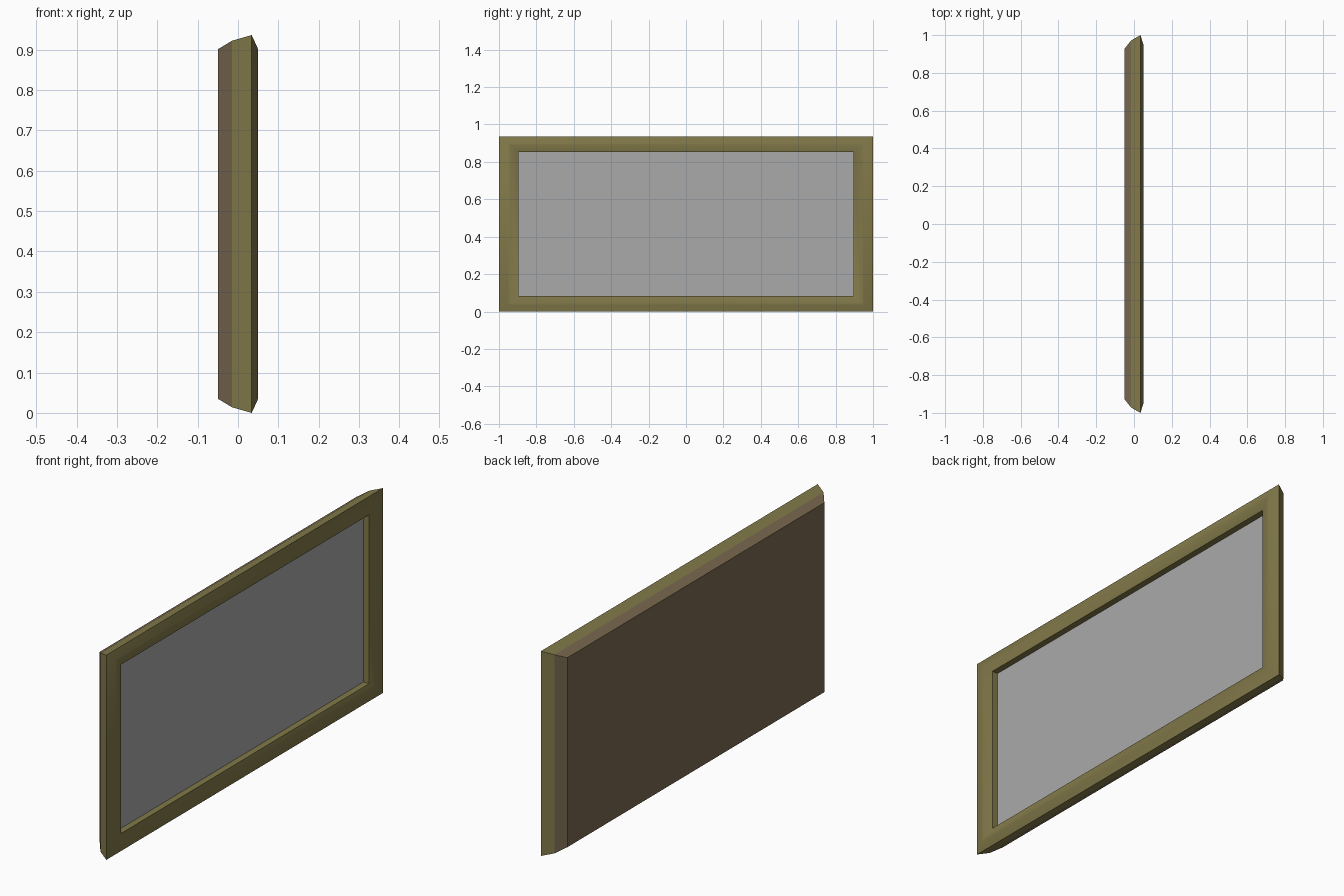
import bpy, bmesh
from math import radians

cube = bpy.data.objects.get("Cube")
if cube:
    bpy.data.objects.remove(cube, do_unlink=True)

HALF_Y, HEIGHT = 1.0, 0.936


def material(name, rgb):
    m = bpy.data.materials.new(name)
    m.use_nodes = True
    m.diffuse_color = (*rgb, 1)
    m.node_tree.nodes["Principled BSDF"].inputs["Base Color"].default_value = (*rgb, 1)
    return m


def ring(bm, x, dy, dz):
    """Upright rectangle at depth x, inset from the full outline."""
    y, lo, hi = HALF_Y - dy, dz, HEIGHT - dz
    return [bm.verts.new((x, *p)) for p in ((-y, lo), (y, lo), (y, hi), (-y, hi))]


def lofted(name, profile, mat, cap=False):
    """Bridge a series of rectangles, optionally closing the last one."""
    bm = bmesh.new()
    rings = [ring(bm, *p) for p in profile]
    for a, b in zip(rings, rings[1:]):
        for i in range(4):
            j = (i + 1) % 4
            bm.faces.new((a[i], a[j], b[j], b[i]))
    if cap:
        bm.faces.new(rings[-1])
    # Profiles run from back to front, so the winding already faces outward
    mesh = bpy.data.meshes.new(name)
    bm.to_mesh(mesh)
    bm.free()
    mesh.materials.append(mat)
    obj = bpy.data.objects.new(name, mesh)
    bpy.context.collection.objects.link(obj)
    bpy.ops.object.select_all(action='DESELECT')
    obj.select_set(True)
    bpy.context.view_layer.objects.active = obj
    bpy.ops.object.shade_smooth_by_angle(angle=radians(35))
    return obj


olive = material("olive_frame", (0.22, 0.19, 0.067))
brown = material("brown_backing", (0.195, 0.141, 0.08))
grey = material("grey_screen", (0.40, 0.40, 0.40))

# Each entry: depth x, inset along y, inset along z
SEAM = (-0.015, 0.028, 0.014)
OPENING = (0.104, 0.082)
SCREEN_X = 0.007

# Frame: tapered sides, softly crowned face, recessed inner walls
lofted("frame", [SEAM, (0.034, 0, 0), (0.05, 0.05, 0.035), (0.05, 0.058, 0.045),
                 (0.036, *OPENING), (SCREEN_X, *OPENING)], olive)

# Screen sits at the bottom of the recess
lofted("screen", [(SCREEN_X, *OPENING)], grey, cap=True)

# Backing: bevelled rim closing onto a flat rear panel
back = lofted("back_panel", [SEAM, (-0.05, 0.072, 0.035)], brown, cap=True)
back.data.flip_normals()
